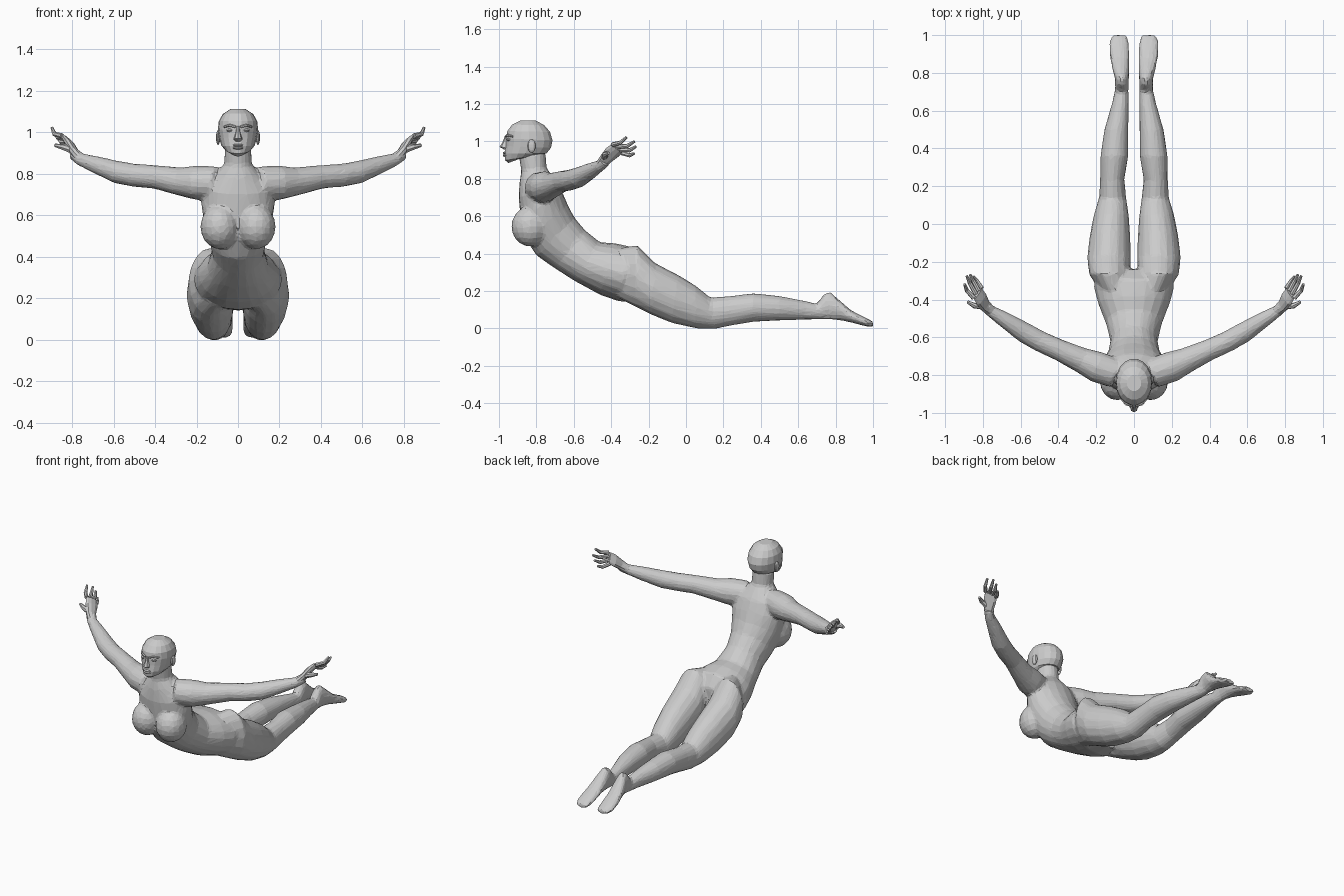
import bpy, bmesh, math
from mathutils import Vector, Matrix


def loft(bm, rings, n=16):
    """Skin a row of elliptical rings (centre, half axis a, half axis b)."""
    loops = []
    for c, a, b in rings:
        loops.append([bm.verts.new(c + a * math.cos(2 * math.pi * i / n)
                                   + b * math.sin(2 * math.pi * i / n)) for i in range(n)])
    for p, q in zip(loops, loops[1:]):
        for i in range(n):
            j = (i + 1) % n
            bm.faces.new((p[i], p[j], q[j], q[i]))
    bm.faces.new(loops[0])
    bm.faces.new(loops[-1])


def profile(bm, rows, s=1, n=16):
    """Rows: low point (y, z), high point (y, z), x centre, half width."""
    rings = []
    for y0, z0, y1, z1, x, w in rows:
        lo, hi = Vector((s * x, y0, z0)), Vector((s * x, y1, z1))
        rings.append(((lo + hi) / 2, Vector((w, 0, 0)), (hi - lo) / 2))
    loft(bm, rings, n)


def tube(bm, pts, s=1, wide=(0, 0, 1), n=14):
    """Points: x, y, z, radius across, radius through."""
    P = [Vector((s * p[0], p[1], p[2])) for p in pts]
    wide = Vector((s * wide[0], wide[1], wide[2]))
    rings = []
    for i, p in enumerate(P):
        t = (P[min(i + 1, len(P) - 1)] - P[max(i - 1, 0)]).normalized()
        a = (wide - t * wide.dot(t)).normalized()
        rings.append((p, a * pts[i][3], t.cross(a) * pts[i][-1]))
    loft(bm, rings, n)


def ball(bm, c, r, s=1, seg=16):
    m = Matrix.Translation((s * c[0], c[1], c[2])) @ Matrix.Diagonal((*r, 1))
    bmesh.ops.create_uvsphere(bm, u_segments=seg, v_segments=seg // 2 + 2, radius=1, matrix=m)


def finish(bm, name):
    bmesh.ops.recalc_face_normals(bm, faces=bm.faces[:])
    me = bpy.data.meshes.new(name)
    bm.to_mesh(me)
    bm.free()
    ob = bpy.data.objects.new(name, me)
    bpy.context.collection.objects.link(ob)
    return ob


# torso and neck, from crotch up to skull
body = bmesh.new()
profile(body, [
    (-.24, .14, -.24, .36, 0, .12), (-.36, .145, -.29, .435, 0, .215),
    (-.46, .18, -.38, .455, 0, .19), (-.59, .25, -.46, .46, 0, .148),
    (-.70, .32, -.54, .525, 0, .125), (-.80, .39, -.595, .59, 0, .14),
    (-.865, .49, -.63, .655, 0, .165), (-.885, .60, -.655, .715, 0, .178),
    (-.895, .70, -.685, .78, 0, .165), (-.89, .785, -.72, .825, 0, .105),
    (-.88, .84, -.745, .855, 0, .066), (-.895, .93, -.75, .94, 0, .064)], n=20)

for s in (1, -1):
    # leg with pointed foot, sole facing up
    profile(body, [
        (-.36, .16, -.35, .43, .10, .08), (-.27, .115, -.26, .445, .13, .108),
        (-.19, .075, -.165, .35, .132, .116), (-.08, .03, -.04, .285, .127, .107),
        (.05, 0, .05, .23, .12, .092), (.15, -.004, .13, .165, .113, .072),
        (.24, .015, .23, .172, .115, .064), (.36, .035, .36, .188, .104, .074),
        (.5, .042, .5, .173, .093, .064), (.64, .047, .63, .148, .073, .045),
        (.715, .047, .70, .132, .065, .036), (.745, .047, .738, .185, .064, .036),
        (.775, .047, .77, .198, .064, .037), (.83, .042, .81, .16, .07, .045),
        (.90, .027, .88, .098, .077, .052), (.965, .01, .955, .06, .08, .054),
        (1.003, .008, .998, .038, .076, .04)], s)
    # arm, swept back and rising to the wrist
    tube(body, [
        (.10, -.79, .755, .08), (.2, -.755, .757, .083), (.28, -.72, .763, .068),
        (.4, -.665, .785, .057), (.5, -.62, .793, .056), (.58, -.575, .807, .055),
        (.68, -.51, .842, .043), (.76, -.46, .87, .031), (.79, -.43, .895, .031)], s)
    # breast
    ball(body, (.088, -.832, .545), (.094, .102, .108), s)

# blend the body volumes, then reduce to broad flat facets
figure = finish(body, "body")
m = figure.modifiers.new("blend", 'REMESH')
m.mode, m.voxel_size = 'VOXEL', .009
m = figure.modifiers.new("soften", 'SMOOTH')
m.factor, m.iterations = .5, 8
m = figure.modifiers.new("facets", 'DECIMATE')
m.ratio = .055

# head: jaw to crown
head = bmesh.new()
profile(head, [
    (-.95, .884, -.84, .925, 0, .035), (-.968, .898, -.79, .925, 0, .058),
    (-.972, .935, -.745, .935, 0, .08), (-.966, .975, -.72, .965, 0, .09),
    (-.964, 1.015, -.712, 1.005, 0, .097), (-.957, 1.055, -.725, 1.05, 0, .093),
    (-.93, 1.09, -.755, 1.085, 0, .074), (-.885, 1.112, -.80, 1.11, 0, .038)], n=18)
finish(head, "head")

# nose, lips, brows, eyes and ears
face = bmesh.new()
profile(face, [
    (-.968, 1.03, -.94, 1.02, 0, .008), (-.980, .998, -.94, .99, 0, .013),
    (-.997, .970, -.94, .965, 0, .021), (-.972, .956, -.94, .955, 0, .015)], n=8)
for z, r in ((.938, .007), (.925, .008)):
    ball(face, (0, -.967, z), (.027, .013, r), seg=10)
for s in (1, -1):
    ball(face, (.038, -.945, 1.01), (.018, .014, .009), s, 10)
    tube(face, [(.012, -.963, 1.026, .006), (.04, -.955, 1.034, .007),
                (.068, -.926, 1.026, .005)], s, n=6)
    ball(face, (.096, -.825, .975), (.011, .022, .036), s, 10)
finish(face, "facial_features")

# hands: palm, four fingers and thumb
SPREAD = (.05, -.05, .06)
FINGERS = [((.848, -.392, .982), (.885, -.352, .992), (.897, -.318, 1.022)),
           ((.836, -.372, .970), (.868, -.315, .975), (.885, -.275, 1.0)),
           ((.822, -.355, .955), (.850, -.302, .952), (.868, -.268, .972)),
           ((.806, -.342, .938), (.832, -.302, .925), (.850, -.277, .935))]
for s, side in ((1, "left"), (-1, "right")):
    hand = bmesh.new()
    tube(hand, [(.765, -.455, .875, .03, .026), (.79, -.43, .905, .036, .022),
                (.81, -.395, .94, .045, .02), (.829, -.366, .964, .042, .014)], s, SPREAD, 10)
    for a, b, c in FINGERS:
        tube(hand, [(*a, .013), (*b, .0115), (*c, .007)], s, SPREAD, 7)
    tube(hand, [(.80, -.435, .915, .019), (.845, -.432, .93, .015),
                (.882, -.412, .937, .008)], s, n=7)
    finish(hand, side + "_hand")
